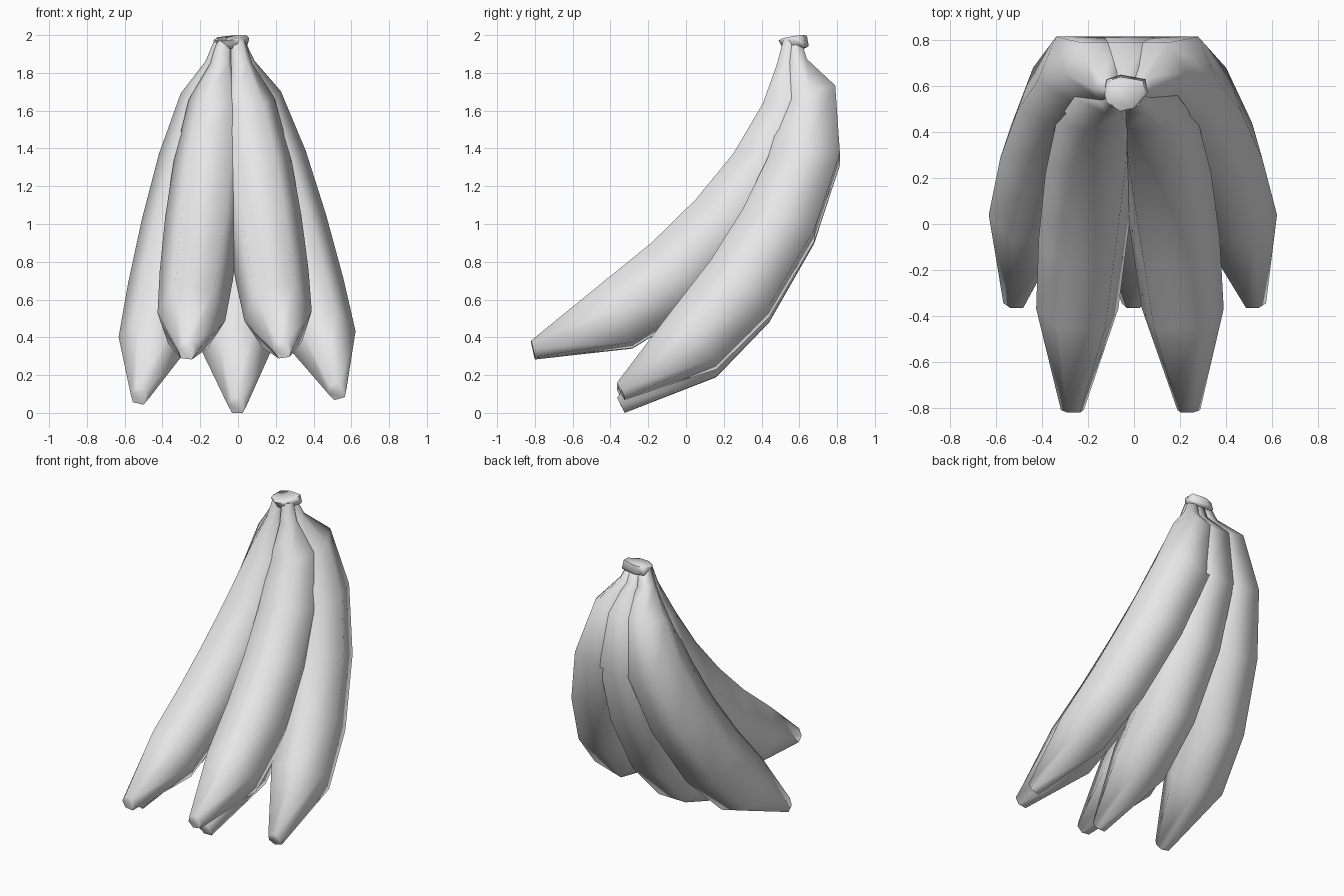
import bpy, bmesh, math
from mathutils import Vector, Matrix

if "Cube" in bpy.data.objects:
    bpy.data.objects.remove(bpy.data.objects["Cube"])

skin = bpy.data.materials.new("light_grey")
skin.diffuse_color = (0.8, 0.8, 0.8, 1)
skin.use_nodes = True
skin.node_tree.nodes["Principled BSDF"].inputs["Base Color"].default_value = skin.diffuse_color

PIVOT = Vector((0, 0.57, 1.95))

# Banana stations: outer (y, z), inner (y, z), half width
STATIONS = [
    ((0.61, 1.965), (0.54, 1.965), 0.04),
    ((0.64, 1.86), (0.54, 1.83), 0.06),
    ((0.79, 1.70), (0.52, 1.60), 0.15),
    ((0.815, 1.32), (0.435, 1.30), 0.19),
    ((0.68, 0.90), (0.30, 1.01), 0.20),
    ((0.44, 0.48), (0.13, 0.73), 0.195),
    ((0.16, 0.19), (-0.08, 0.45), 0.18),
    ((-0.325, 0.0), (-0.365, 0.08), 0.05),
]


def finish(name, bm, angle):
    bmesh.ops.recalc_face_normals(bm, faces=bm.faces)
    mesh = bpy.data.meshes.new(name)
    bm.to_mesh(mesh)
    bm.free()
    mesh.materials.append(skin)
    ob = bpy.data.objects.new(name, mesh)
    bpy.context.collection.objects.link(ob)
    bpy.ops.object.select_all(action='DESELECT')
    bpy.context.view_layer.objects.active = ob
    ob.select_set(True)
    bpy.ops.object.shade_smooth_by_angle(angle=math.radians(angle))


def loft(bm, rings):
    loops = [[bm.verts.new(p) for p in r] for r in rings]
    n = len(loops[0])
    for a, b in zip(loops, loops[1:]):
        for i in range(n):
            j = (i + 1) % n
            bm.faces.new((a[i], a[j], b[j], b[i]))
    bm.faces.new(loops[0])
    bm.faces.new(loops[-1])


def banana(name, x, dy, pitch, splay):
    m = (Matrix.Translation(PIVOT + Vector((x, dy, 0)))
         @ Matrix.Rotation(math.radians(-splay), 4, 'Y')
         @ Matrix.Rotation(math.radians(-pitch), 4, 'X'))
    rings = []
    for outer, inner, w in STATIONS:
        o = Vector((0, *outer)) - PIVOT
        i = Vector((0, *inner)) - PIVOT
        # six-sided section, flat inside and outside, ridged at the sides
        rings.append([m @ (o.lerp(i, t) + Vector((s * w, 0, 0))) for t, s in
                      ((0, -0.58), (0, 0.58), (0.5, 1), (1, 0.58), (1, -0.58), (0.5, -1))])
    bm = bmesh.new()
    loft(bm, rings)
    finish(name, bm, 75)


# Front pair, then the back row
banana("front_right_banana", 0.0, -0.03, 14, 8.4)
banana("front_left_banana", -0.075, -0.03, 14, -6.8)
banana("back_right_banana", 0.0, 0, 0, 16)
banana("back_left_banana", -0.09, 0, 0, -13)
banana("back_middle_banana", -0.03, 0, 0, 0.8)

# Stem cap: flared crown, highest at the back right, back edge folded down
rim = [(-0.13, 0.57), (-0.12, 0.63), (-0.06, 0.65), (0.05, 0.63),
       (0.06, 0.57), (0.0, 0.50), (-0.06, 0.49), (-0.12, 0.53)]


def cap_ring(scale, z, tilt, fold=0):
    ring = []
    for x, y in rim:
        dx, dy = x + 0.035, y - 0.57
        drop = fold if dy > 0.05 else 0
        ring.append(Vector((-0.035 + dx * scale, 0.57 + dy * scale,
                            z + tilt * (0.08 * dx + 0.12 * dy) - drop)))
    return ring


bm = bmesh.new()
loft(bm, [cap_ring(0.75, 1.93, 0), cap_ring(0.88, 1.955, 0, 0.02),
          cap_ring(1.0, 1.978, 0.6, 0.04), cap_ring(0.88, 1.988, 1)])
finish("stem_cap", bm, 75)
